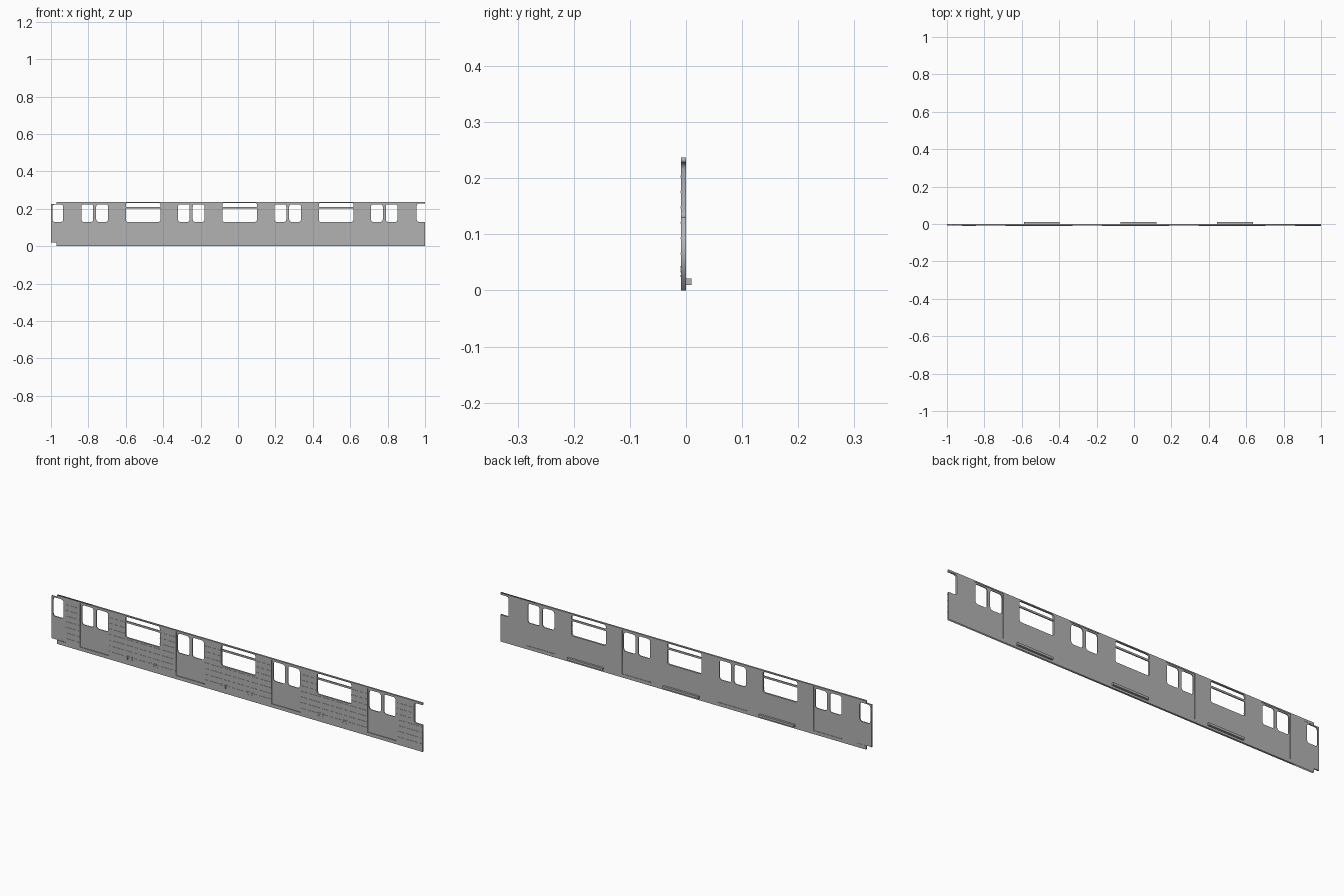
import bpy, math

if "Cube" in bpy.data.objects:
    bpy.data.objects.remove(bpy.data.objects["Cube"])

steel = bpy.data.materials.new("brushed_grey")
steel.diffuse_color = (0.45, 0.45, 0.45, 1)
steel.use_nodes = True
steel.node_tree.nodes["Principled BSDF"].inputs["Base Color"].default_value = steel.diffuse_color


def rounded(x0, x1, z0, z1, r=0.0, n=4):
    """Outline of a rectangle, with rounded corners when r > 0."""
    if r == 0:
        return [(x0, z0), (x1, z0), (x1, z1), (x0, z1)]
    corners = [(x1 - r, z0 + r, -90), (x1 - r, z1 - r, 0),
               (x0 + r, z1 - r, 90), (x0 + r, z0 + r, 180)]
    return [(cx + r * math.cos(math.radians(a + 90 * i / n)),
             cz + r * math.sin(math.radians(a + 90 * i / n)))
            for cx, cz, a in corners for i in range(n + 1)]


def panel(name, outlines, y0, y1):
    """Flat sheet in the xz plane between y0 and y1; inner outlines are holes."""
    cu = bpy.data.curves.new(name + "_profile", 'CURVE')
    cu.dimensions = '2D'
    cu.fill_mode = 'BOTH'
    cu.extrude = (y1 - y0) / 2
    for pts in outlines:
        s = cu.splines.new('POLY')
        s.points.add(len(pts) - 1)
        for p, (x, z) in zip(s.points, pts):
            p.co = (x, z, 0, 1)
        s.use_cyclic_u = True
    tmp = bpy.data.objects.new(name + "_profile", cu)
    bpy.context.collection.objects.link(tmp)
    bpy.context.view_layer.update()
    deps = bpy.context.evaluated_depsgraph_get()
    me = bpy.data.meshes.new_from_object(tmp.evaluated_get(deps))
    bpy.data.objects.remove(tmp)
    me.name = name
    me.materials.clear()
    me.materials.append(steel)
    for v in me.vertices:
        x, z, d = v.co
        v.co = (x, (y0 + y1) / 2 - d, z)
    ob = bpy.data.objects.new(name, me)
    bpy.context.collection.objects.link(ob)
    return ob


def boxes(name, spans, y0, y1):
    """One object made of boxes given as (x0, x1, z0, z1)."""
    verts, faces = [], []
    for x0, x1, z0, z1 in spans:
        b = len(verts)
        verts += [(x, y, z) for y in (y0, y1)
                  for x, z in ((x0, z0), (x1, z0), (x1, z1), (x0, z1))]
        faces += [[b + i for i in f] for f in
                  ((0, 1, 2, 3), (7, 6, 5, 4), (0, 4, 5, 1),
                   (1, 5, 6, 2), (2, 6, 7, 3), (3, 7, 4, 0))]
    me = bpy.data.meshes.new(name)
    me.from_pydata(verts, [], faces)
    me.materials.append(steel)
    ob = bpy.data.objects.new(name, me)
    bpy.context.collection.objects.link(ob)
    return ob


PITCH = 0.516
TOP = 0.237
FRONT = -0.009
doors = [(-0.844 + i * PITCH, -0.688 + i * PITCH) for i in range(4)]
windows = [(-0.600 + i * PITCH, -0.415 + i * PITCH) for i in range(3)]

# Side wall with a window notch at the right end and a cab door cut-out at the left
r = 0.012
notch_low = [(0.967 - r * math.sin(a), 0.130 + r - r * math.cos(a))
             for a in (0, math.pi / 6, math.pi / 3, math.pi / 2)]
notch_high = [(x, 0.358 - z) for x, z in reversed(notch_low)]
outer = ([(-0.97, 0), (1, 0), (1, 0.130)] + notch_low + notch_high
         + [(1, 0.228), (1, TOP), (-0.97, TOP), (-0.97, 0.226),
            (-0.92, 0.226), (-0.92, 0.019), (-0.97, 0.019)])
holes = [rounded(a, b, 0.017, 0.231) for a, b in doors]
holes += [rounded(a, b, 0.130, 0.232, 0.010) for a, b in windows]
panel("side_wall", [outer] + holes, FRONT, 0)

# Recessed double doors, each with two windows
for i, (a, b) in enumerate(doors):
    panes = [rounded(a + 0.007, a + 0.070, 0.130, 0.224, 0.012),
             rounded(b - 0.070, b - 0.007, 0.130, 0.224, 0.012)]
    panel(f"door_{i + 1}", [rounded(a, b, 0.017, 0.231)] + panes, -0.006, -0.002)

# Cab door overhanging the left end
panel("cab_door", [rounded(-1, -0.92, 0.019, 0.226),
                   rounded(-0.992, -0.935, 0.130, 0.222, 0.012)], -0.007, -0.001)

# Transom bars across the large windows
boxes("window_bars", [(a, b, 0.201, 0.210) for a, b in windows], -0.007, -0.002)

# Horizontal ridges on the wall sections between the doors
edges = [-0.92] + [x for d in doors for x in d] + [1.0]
ridges = []
for k in range(7):
    z = 0.038 + 0.0275 * k
    for s0, s1 in zip(edges[0::2], edges[1::2]):
        cuts = [w for w in windows + [(0.955, 1.0)]
                if z > 0.128 and s0 < w[0] < s1]
        xs = [s0] + [x for w in cuts for x in w] + [s1]
        ridges += [(a, b, z - 0.0015, z + 0.0015)
                   for a, b in zip(xs[0::2], xs[1::2]) if b - a > 0.001]
boxes("wall_ridges", ridges, -0.010, FRONT + 0.0005)

# Small vent slats low on the wall below each large window
slats = []
for a, b in windows:
    for c in (a + 0.020, b - 0.030):
        for col in (-1, 0, 1):
            for row in range(3):
                x, z = c + col * 0.012, 0.024 + row * 0.008
                slats.append((x - 0.005, x + 0.005, z, z + 0.004))
boxes("vent_slats", slats, -0.010, FRONT + 0.0005)

# Ledges on the inner side
boxes("inner_ledges", [(a + 0.012, b + 0.018, 0.010, 0.021) for a, b in windows],
      -0.001, 0.010)
